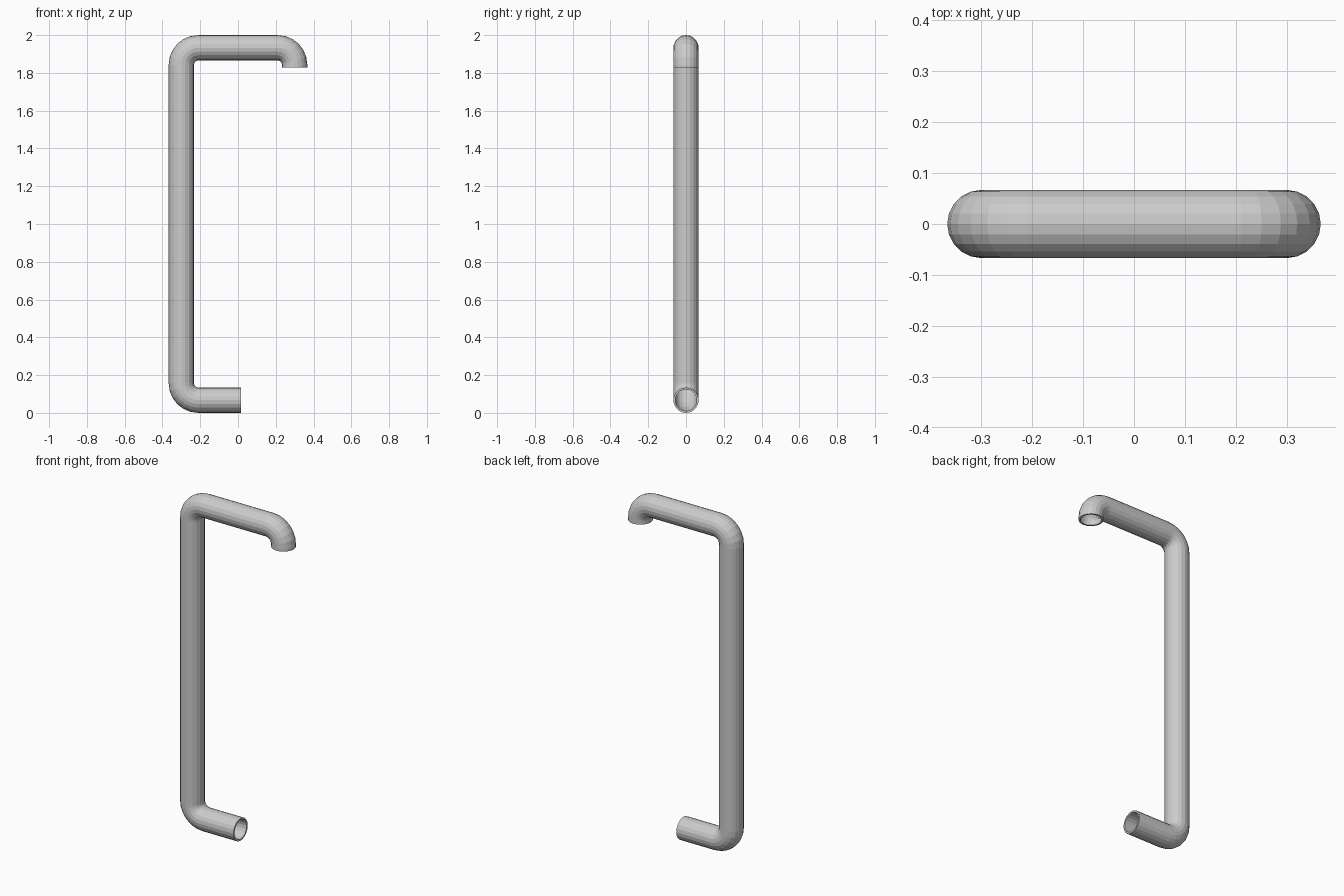
import bpy
import bmesh
from math import sin, cos, pi, radians
from mathutils import Vector

if "Cube" in bpy.data.objects:
    bpy.data.objects.remove(bpy.data.objects["Cube"], do_unlink=True)

SIDES, STEPS = 20, 6
OUTER, INNER = 0.067, 0.057
BEND = 0.09
LEFT, RIGHT = -0.3, 0.3
LOW, HIGH = OUTER, 2 - OUTER

metal = bpy.data.materials.new("grey metal")
metal.use_nodes = True
grey = (0.6, 0.6, 0.6, 1)
metal.diffuse_color = grey
metal.node_tree.nodes["Principled BSDF"].inputs["Base Color"].default_value = grey


def elbow(x, z, start, end):
    """Path points round a bend, each with its outward direction."""
    points = []
    for i in range(STEPS + 1):
        a = radians(start + (end - start) * i / STEPS)
        out = Vector((cos(a), 0, sin(a)))
        points.append((Vector((x, 0, z)) + out * BEND, out))
    return points


# Centre line: bottom stub, lower bend, upright, upper bend, top arm, end hook
path = [(Vector((0.017, 0, LOW)), Vector((0, 0, -1)))]
path += elbow(LEFT + BEND, LOW + BEND, 270, 180)
path += elbow(LEFT + BEND, HIGH - BEND, 180, 90)
path += elbow(RIGHT - BEND, HIGH - BEND, 90, 0)
path.append((Vector((RIGHT, 0, 1.828)), Vector((1, 0, 0))))

bm = bmesh.new()


def sweep(radius):
    rings = []
    for centre, out in path:
        ring = []
        for i in range(SIDES):
            a = 2 * pi * i / SIDES
            offset = out * cos(a) + Vector((0, sin(a), 0))
            ring.append(bm.verts.new(centre + offset * radius))
        rings.append(ring)
    for a, b in zip(rings, rings[1:]):
        bridge(a, b)
    return rings


def bridge(a, b):
    for i in range(SIDES):
        j = (i + 1) % SIDES
        bm.faces.new((a[i], a[j], b[j], b[i]))


# Hollow pipe: outer wall, bore and the two open rims
outside = sweep(OUTER)
bore = sweep(INNER)
for end in (0, -1):
    bridge(outside[end], bore[end])
bmesh.ops.recalc_face_normals(bm, faces=bm.faces)

mesh = bpy.data.meshes.new("bent_pipe")
bm.to_mesh(mesh)
bm.free()
mesh.materials.append(metal)
pipe = bpy.data.objects.new("bent_pipe", mesh)
bpy.context.collection.objects.link(pipe)
